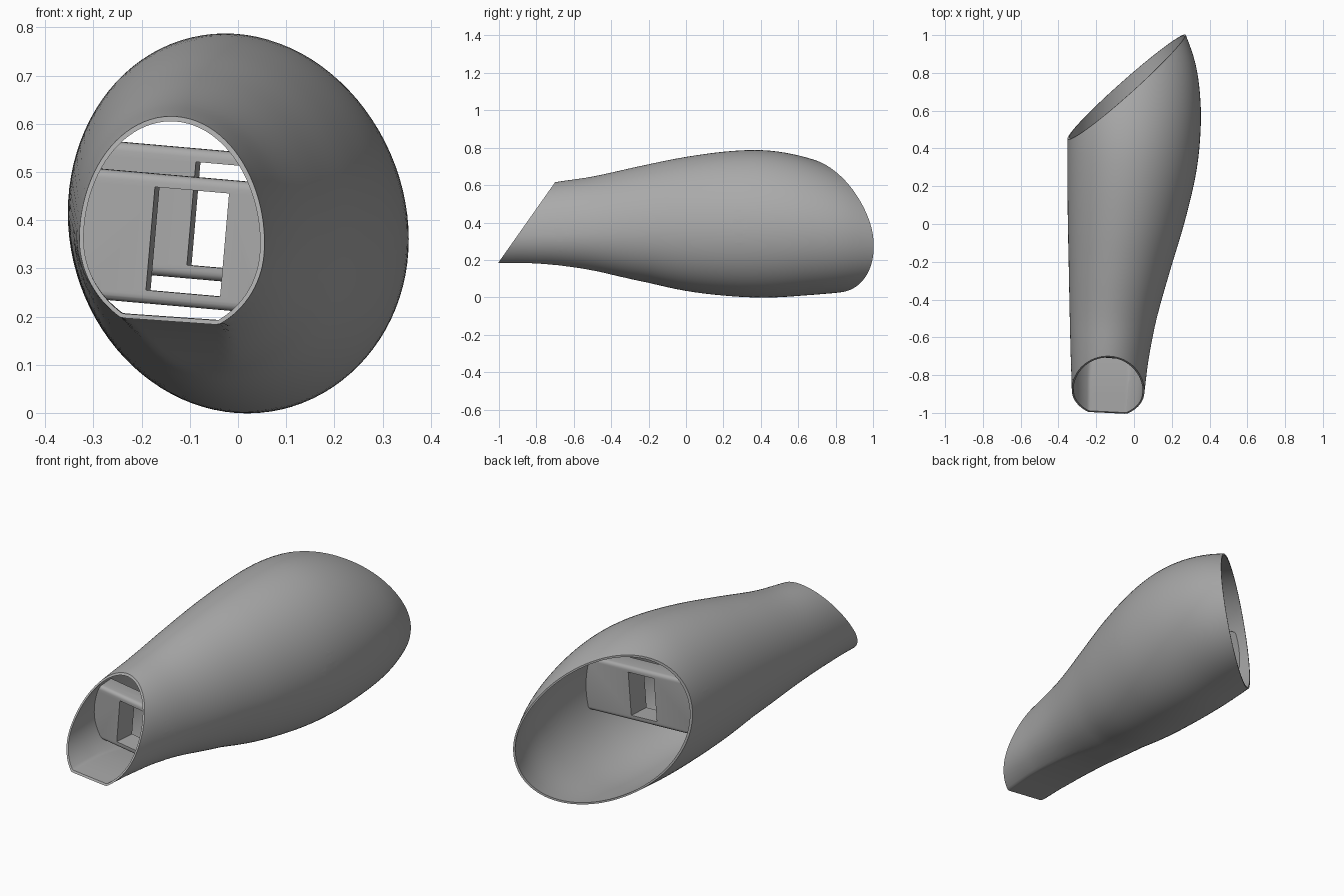
import bpy, bmesh, math
from mathutils import Vector

if "Cube" in bpy.data.objects:
    bpy.data.objects.remove(bpy.data.objects["Cube"])

grey = bpy.data.materials.new("mid_grey")
grey.use_nodes = True
grey.diffuse_color = (0.4, 0.4, 0.4, 1)
grey.node_tree.nodes["Principled BSDF"].inputs["Base Color"].default_value = (0.4, 0.4, 0.4, 1)

# Section stations: y, left x, right x, bottom z, top z, height of widest point
STATIONS = [
    (-1.15, -.33, .04, .19, .50, .34),
    (-1.0, -.328, .045, .19, .54, .34),
    (-.85, -.33, .06, .19, .585, .345),
    (-.7, -.335, .08, .18, .615, .35),
    (-.5, -.34, .12, .15, .645, .36),
    (-.25, -.345, .19, .09, .70, .375),
    (0, -.35, .265, .035, .75, .385),
    (.25, -.353, .325, .006, .782, .39),
    (.45, -.352, .35, 0, .783, .39),
    (.65, -.345, .352, .012, .745, .38),
    (.85, -.33, .325, .03, .67, .36),
    (1.05, -.31, .255, .06, .56, .33),
    (1.15, -.3, .21, .08, .50, .32),
]
SIDES, STEPS = 96, 5
TILT = math.radians(5)


def blend_stations():
    """Smooth cubic interpolation between the stations."""
    pts = [Vector(s) for s in STATIONS]

    def slope(i):
        a, b = pts[max(i - 1, 0)], pts[min(i + 1, len(pts) - 1)]
        return (b - a) / (b[0] - a[0])

    for i in range(len(pts) - 1):
        p, q, h = pts[i], pts[i + 1], pts[i + 1][0] - pts[i][0]
        for k in range(STEPS):
            t = k / STEPS
            u = 1 - t
            yield (p * (u * u * (1 + 2 * t)) + q * (t * t * (3 - 2 * t))
                   + slope(i) * (h * t * u * u) - slope(i + 1) * (h * t * t * u))
    yield pts[-1]


def section(y, left, right, bottom, top, mid, inset):
    """Egg-shaped ring, flattened underneath near the narrow end."""
    cx, half = (left + right) / 2, (right - left) / 2 - inset
    fade = min(max((y + .8) / .6, 0), 1)
    flat = .84 + .16 * fade
    for i in range(SIDES):
        a = math.tau * i / SIDES
        dx, s = half * math.cos(a), math.sin(a)
        if s > 0:
            z = mid + (top - inset - mid) * s
        else:
            z = max(mid + (mid - bottom - inset) / flat * s, bottom + inset)
        yield (cx + dx, y, z - .07 * dx)


def loft(inset):
    """Closed solid through all sections; returns mesh and its end caps."""
    bm = bmesh.new()
    rings = [[bm.verts.new(c) for c in section(*s, inset)] for s in blend_stations()]
    for a, b in zip(rings, rings[1:]):
        for i in range(SIDES):
            j = (i + 1) % SIDES
            bm.faces.new((a[i], a[j], b[j], b[i]))
    caps = [bm.faces.new(rings[0]), bm.faces.new(rings[-1])]
    bmesh.ops.recalc_face_normals(bm, faces=bm.faces)
    return bm, caps


def add_object(name, bm):
    mesh = bpy.data.meshes.new(name)
    bm.to_mesh(mesh)
    bm.free()
    mesh.materials.append(grey)
    obj = bpy.data.objects.new(name, mesh)
    bpy.context.collection.objects.link(obj)
    return obj


def apply(obj, kind, **settings):
    bpy.context.view_layer.objects.active = obj
    mod = obj.modifiers.new(kind, kind)
    for key, value in settings.items():
        setattr(mod, key, value)
    bpy.ops.object.modifier_apply(modifier=mod.name)


def boolean(obj, cutter, operation):
    cutter.hide_render = True
    apply(obj, 'BOOLEAN', object=cutter, operation=operation, solver='EXACT')


def box(name, centre, size):
    bm = bmesh.new()
    bmesh.ops.create_cube(bm, size=1)
    bmesh.ops.scale(bm, vec=size, verts=bm.verts)
    return place(add_object(name, bm), centre)


def place(obj, centre):
    obj.location = centre
    obj.rotation_euler = (0, TILT, -TILT)
    bpy.context.view_layer.update()
    return obj


def drill(name, centre, radius, offset):
    """Cylinder along the bar, shifted across it."""
    bm = bmesh.new()
    bmesh.ops.create_cone(bm, cap_ends=True, segments=32, radius1=radius, radius2=radius, depth=1)
    for v in bm.verts:
        v.co = (v.co.z, v.co.y, v.co.x + offset)
    return place(add_object(name, bm), centre)


# Outer shell: thickened tube trimmed by two slanted planes
bm, caps = loft(0)
bmesh.ops.delete(bm, geom=caps, context='FACES_ONLY')
shell = add_object("shell", bm)
apply(shell, 'SOLIDIFY', thickness=.009, offset=-1)
bm = bmesh.new()
bm.from_mesh(shell.data)
for point, normal in (((0, -.7, .615), (0, -1, .706)), ((0, .765, .33), (-.856, 1, .14))):
    cut = bmesh.ops.bisect_plane(bm, geom=bm.verts[:] + bm.edges[:] + bm.faces[:],
                                 plane_co=point, plane_no=normal, clear_outer=True)
    rim = [e for e in cut["geom_cut"] if isinstance(e, bmesh.types.BMEdge)]
    bmesh.ops.bridge_loops(bm, edges=rim)
bmesh.ops.recalc_face_normals(bm, faces=bm.faces)
bm.to_mesh(shell.data)
bm.free()

# Cross bars with a window and side holes for fixings
core = add_object("core_helper", loft(.004)[0])
bars = []
for name, centre in (("front_cross_bar", (-.1, -.657, .355)), ("rear_cross_bar", (-.015, .31, .407))):
    bar = box(name, centre, (1, .11, .27))
    apply(bar, 'BEVEL', width=.018, segments=4)
    boolean(bar, core, 'INTERSECT')
    window = box("window_helper", centre, (.155, .4, .215))
    boolean(bar, window, 'DIFFERENCE')
    helpers = [window]
    for radius, offset in ((.041, 0), (.011, .082), (.011, -.082)):
        hole = drill("hole_helper", centre, radius, offset)
        boolean(bar, hole, 'DIFFERENCE')
        boolean(shell, hole, 'DIFFERENCE')
        helpers.append(hole)
    for helper in helpers:
        bpy.data.objects.remove(helper)
    bars.append(bar)
bpy.data.objects.remove(core)

# Smooth shading with crisp edges
bpy.ops.object.select_all(action='DESELECT')
for obj in [shell] + bars:
    obj.select_set(True)
bpy.context.view_layer.objects.active = shell
bpy.ops.object.shade_smooth_by_angle(angle=math.radians(30))
